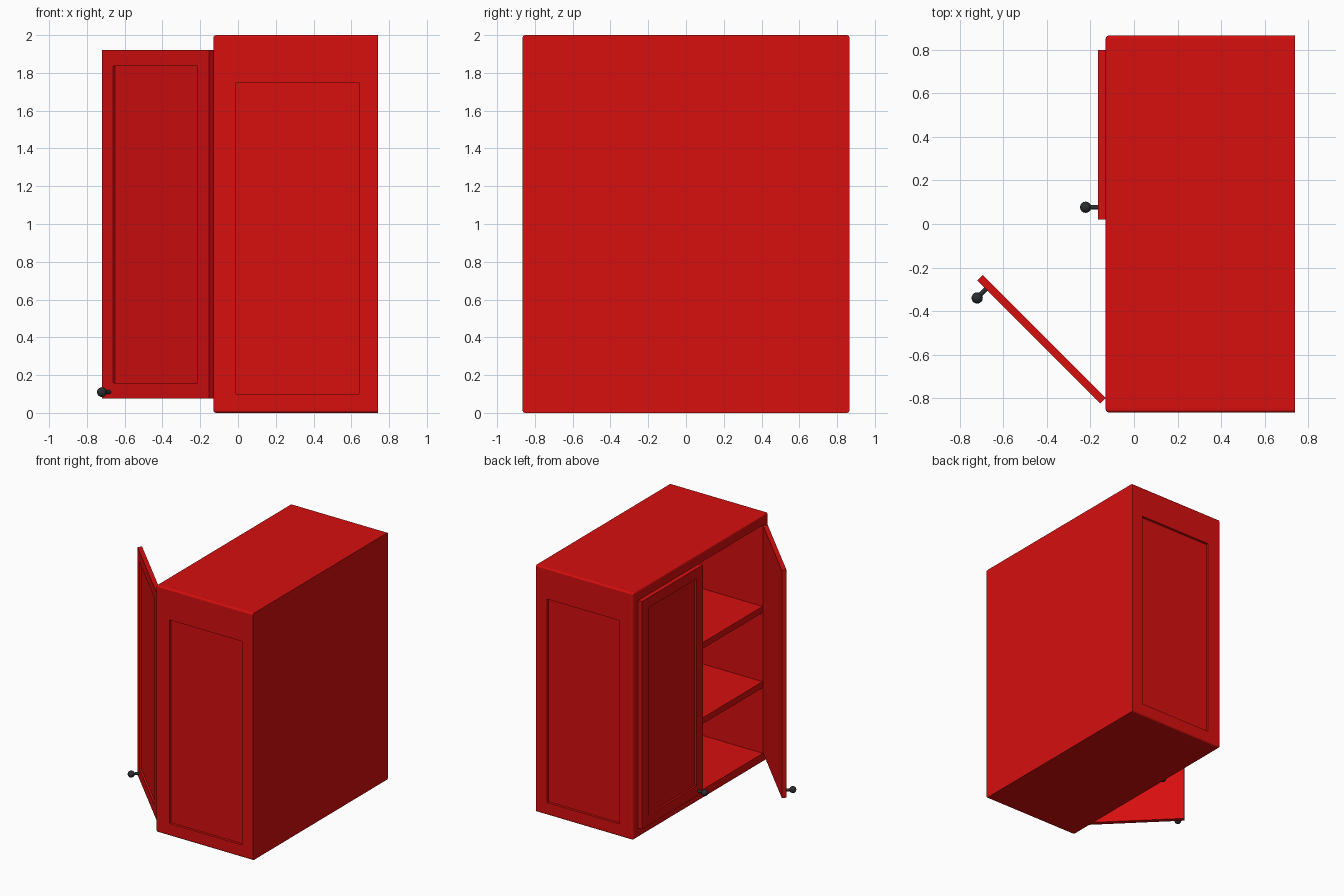
import bpy, bmesh, math
from mathutils import Matrix, Vector

cube = bpy.data.objects.get("Cube")
if cube:
    bpy.data.objects.remove(cube, do_unlink=True)


def material(name, rgb, roughness):
    m = bpy.data.materials.new(name)
    m.use_nodes = True
    m.diffuse_color = (*rgb, 1)
    node = m.node_tree.nodes["Principled BSDF"]
    node.inputs["Base Color"].default_value = (*rgb, 1)
    node.inputs["Roughness"].default_value = roughness
    return m


RED = material("red paint", (0.68, 0.0045, 0.0045), 0.5)
BLACK = material("black metal", (0.025, 0.027, 0.03), 0.5)


def box(lo, hi):
    """New bmesh holding a box between two corners."""
    bm = bmesh.new()
    lo, hi = Vector(lo), Vector(hi)
    place = Matrix.Translation((lo + hi) / 2) @ Matrix.Diagonal((*(hi - lo), 1))
    bmesh.ops.create_cube(bm, size=1, matrix=place)
    return bm


def recess(bm, normal, lo, hi, depth):
    """Sink a rectangle into the largest face that points along normal."""
    normal = Vector(normal)
    bm.normal_update()
    face = max((f for f in bm.faces if f.normal.dot(normal) > 0.99),
               key=lambda f: f.calc_area())
    axes = [i for i in range(3) if abs(normal[i]) < 0.5]
    mid = face.calc_center_median()
    bmesh.ops.inset_individual(bm, faces=[face], thickness=0.01)
    for v in face.verts:
        for axis, a, b in zip(axes, lo, hi):
            v.co[axis] = a if v.co[axis] < mid[axis] else b
    bmesh.ops.inset_individual(bm, faces=[face], thickness=0)
    for v in face.verts:
        v.co -= normal * depth


def finish(bm, name, mat, smooth=False):
    bmesh.ops.recalc_face_normals(bm, faces=bm.faces)
    mesh = bpy.data.meshes.new(name)
    bm.to_mesh(mesh)
    bm.free()
    mesh.materials.append(mat)
    if smooth:
        mesh.shade_smooth()
        mesh.set_sharp_from_angle(angle=math.radians(40))
    ob = bpy.data.objects.new(name, mesh)
    bpy.context.collection.objects.link(ob)
    return ob


# Main dimensions
FRONT, BACK, HALF, TOP = -0.13, 0.74, 0.865, 2.0
INNER, FLOOR, CEILING, INNER_BACK = 0.80, 0.07, 1.92, 0.70

# Cabinet body: softened edges except around the flat back
bm = box((FRONT, -HALF, 0), (BACK, HALF, TOP))
soft = [e for e in bm.edges if any(v.co.x < 0 for v in e.verts)
        and not all(v.co.x > 0 for v in e.verts)]
bmesh.ops.bevel(bm, geom=soft, offset=0.013, segments=3, profile=0.5,
                affect='EDGES')
recess(bm, (-1, 0, 0), (-INNER, FLOOR), (INNER, CEILING), INNER_BACK - FRONT)
for side in (-1, 1):
    recess(bm, (0, side, 0), (-0.01, 0.10), (0.64, 1.75), 0.02)
finish(bm, "cabinet_body", RED)

# Shelves
for label, z in (("lower", 0.65), ("upper", 1.26)):
    bm = box((FRONT + 0.003, -INNER, z - 0.05), (INNER_BACK, INNER, z))
    finish(bm, label + "_shelf", RED)


def door(name, side, length, angle):
    """Framed door with a knob, hinged on the body edge at y = side * INNER."""
    thick, margin, bottom, top = 0.035, 0.083, 0.075, 1.92
    ys = sorted((0, -side * length))
    bm = box((-thick, ys[0], bottom), (0, ys[1], top))
    recess(bm, (-1, 0, 0), (ys[0] + margin, bottom + margin),
           (ys[1] - margin, top - margin), 0.015)
    panel = finish(bm, name, RED)
    panel.location = (FRONT, side * INNER, 0)
    panel.rotation_euler.z = angle

    # Round knob on a short stem
    bm = bmesh.new()
    y, z = -side * (length - 0.057), 0.11
    bmesh.ops.create_uvsphere(bm, u_segments=16, v_segments=10, radius=0.026,
                              matrix=Matrix.Translation((-0.092, y, z)))
    stem = Matrix.Translation((-0.058, y, z)) @ Matrix.Rotation(math.pi / 2, 4, 'Y')
    bmesh.ops.create_cone(bm, cap_ends=True, segments=12, radius1=0.011,
                          radius2=0.011, depth=0.05, matrix=stem)
    knob = finish(bm, name + "_knob", BLACK, smooth=True)
    knob.parent = panel


door("closed_door", 1, 0.78, 0)
door("open_door", -1, 0.80, math.radians(45))
